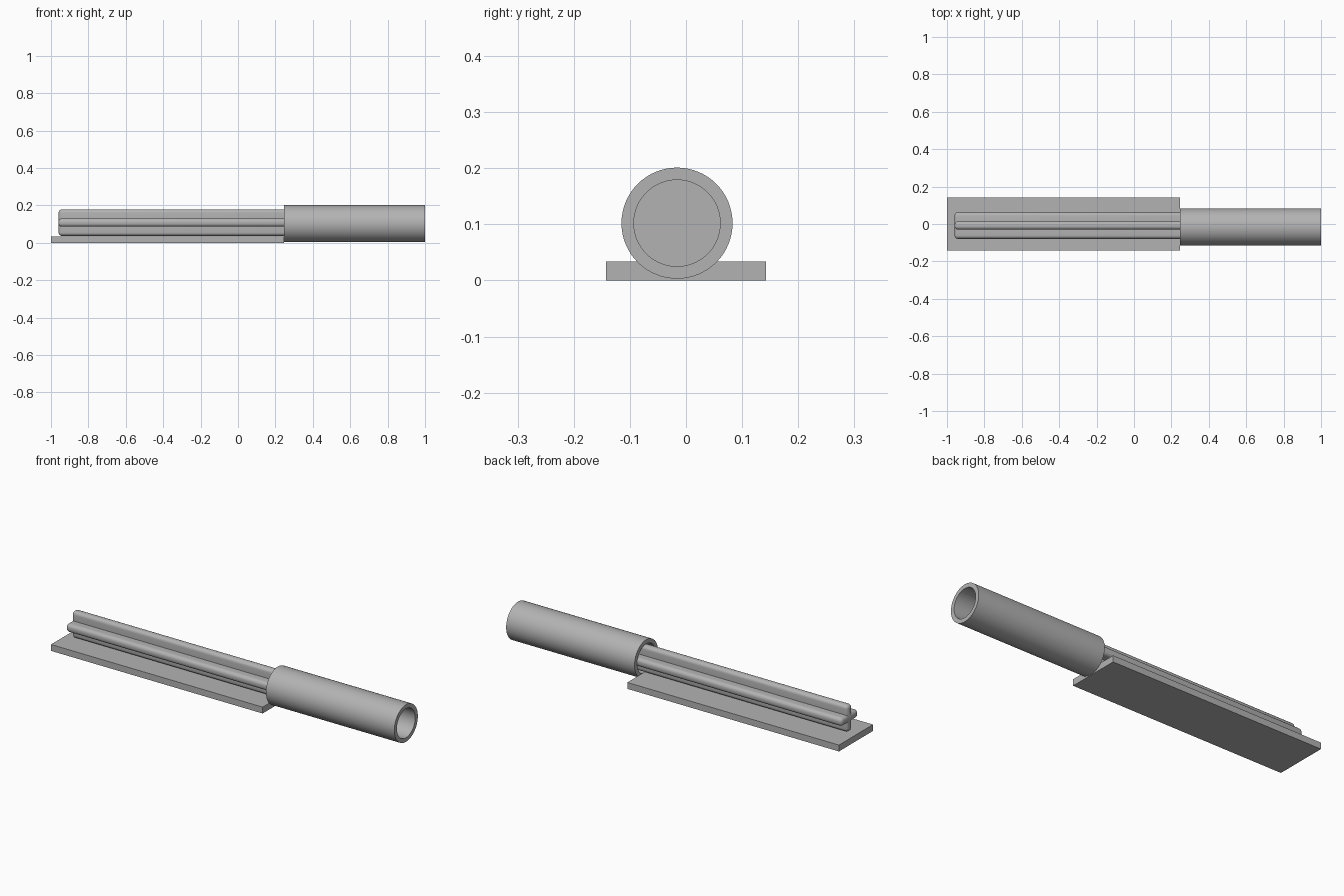
import bpy, bmesh, math
from mathutils import Matrix, Vector

cube = bpy.data.objects.get("Cube")
if cube:
    bpy.data.objects.remove(cube, do_unlink=True)

grey = bpy.data.materials.new("plain grey")
grey.use_nodes = True
grey.diffuse_color = (0.45, 0.45, 0.45, 1)
grey.node_tree.nodes["Principled BSDF"].inputs["Base Color"].default_value = (0.45, 0.45, 0.45, 1)


def add_object(name, bm, smooth=False):
    bmesh.ops.recalc_face_normals(bm, faces=bm.faces[:])
    mesh = bpy.data.meshes.new(name)
    bm.to_mesh(mesh)
    bm.free()
    mesh.materials.append(grey)
    obj = bpy.data.objects.new(name, mesh)
    bpy.context.collection.objects.link(obj)
    if smooth:
        shade(obj)
    return obj


def shade(obj):
    bpy.ops.object.select_all(action='DESELECT')
    obj.select_set(True)
    bpy.context.view_layer.objects.active = obj
    bpy.ops.object.shade_smooth_by_angle(angle=math.radians(35))


def box(name, low, high, bevel=0):
    low, high = Vector(low), Vector(high)
    bm = bmesh.new()
    bmesh.ops.create_cube(bm, size=1, matrix=Matrix.Translation((low + high) / 2)
                          @ Matrix.Diagonal((*(high - low), 1)))
    if bevel:
        bmesh.ops.bevel(bm, geom=bm.edges[:], offset=bevel, segments=5,
                        profile=0.5, affect='EDGES')
    return add_object(name, bm)


# Flat base plate
JOINT = 0.245
box("base_plate", (-1, -0.143, 0), (JOINT, 0.143, 0.034))

# Rounded cross-shaped rod, reaching into the socket
MID = 0.6
ROD_Y, ROD_Z, LONG, THIN = -0.008, 0.108, 0.071, 0.022
rod = box("cross_rod", (-0.96, ROD_Y - LONG, ROD_Z - THIN),
          (MID, ROD_Y + LONG, ROD_Z + THIN), 0.018)
fin = box("upright_fin", (-0.959, ROD_Y - THIN, ROD_Z - LONG),
          (MID - 0.001, ROD_Y + THIN, ROD_Z + LONG), 0.018)
union = rod.modifiers.new("join", 'BOOLEAN')
union.operation, union.solver, union.object = 'UNION', 'EXACT', fin
bpy.context.view_layer.objects.active = rod
bpy.ops.object.modifier_apply(modifier="join")
bpy.data.objects.remove(fin, do_unlink=True)
shade(rod)

# Round socket: one turned profile, hollow at both ends with a dividing wall
OUTER, INNER, WALL = 0.099, 0.077, 0.01
profile = [(MID - WALL, 0), (MID - WALL, INNER), (JOINT, INNER), (JOINT, OUTER),
           (1, OUTER), (1, INNER), (MID + WALL, INNER), (MID + WALL, 0)]
bm = bmesh.new()
verts = [bm.verts.new((x, r, 0)) for x, r in profile]
edges = [bm.edges.new(pair) for pair in zip(verts, verts[1:])]
bmesh.ops.spin(bm, geom=verts + edges, cent=(0, 0, 0), axis=(1, 0, 0),
               angle=math.tau, steps=64)
bmesh.ops.remove_doubles(bm, verts=bm.verts[:], dist=0.0001)
bmesh.ops.translate(bm, verts=bm.verts[:], vec=(0, -0.016, 0.102))
add_object("tube_socket", bm, smooth=True)
